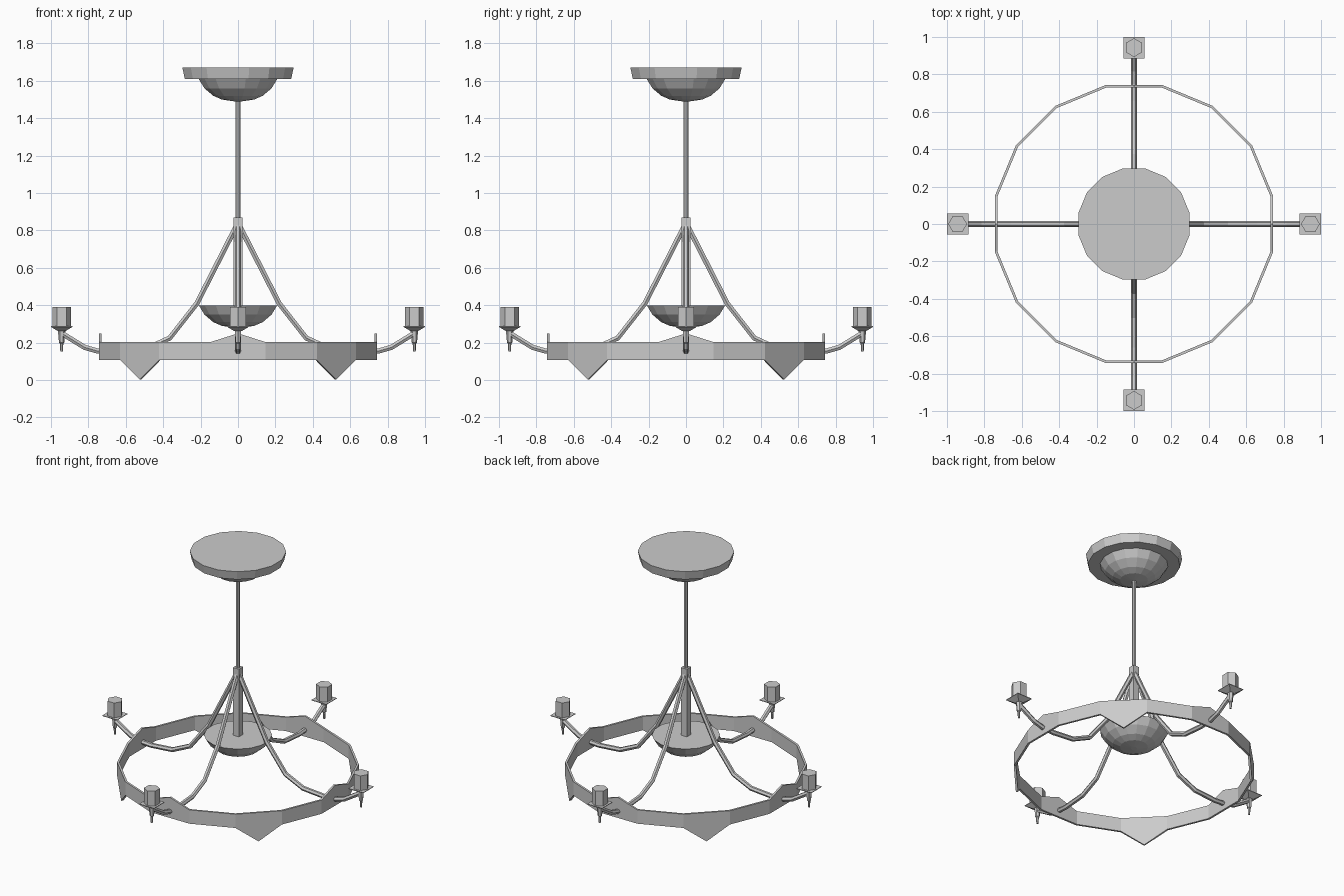
import bpy, bmesh
from math import sin, cos, pi, radians

if "Cube" in bpy.data.objects:
    bpy.data.objects.remove(bpy.data.objects["Cube"])


def add_object(name, bm):
    bmesh.ops.recalc_face_normals(bm, faces=bm.faces)
    me = bpy.data.meshes.new(name)
    bm.to_mesh(me)
    bm.free()
    ob = bpy.data.objects.new(name, me)
    bpy.context.collection.objects.link(ob)
    return ob


def lathe(name, profile, sides, offset=0.0, loc_x=0.0, rot=0.0):
    """Flat-faced, capped turning of (radius, z) points; sits at loc_x on an arm turned by rot."""
    bm = bmesh.new()
    rings = []
    for r, z in profile:
        rings.append([bm.verts.new((r * cos(offset + 2 * pi * i / sides),
                                    r * sin(offset + 2 * pi * i / sides), z))
                      for i in range(sides)])
    for a, b in zip(rings, rings[1:]):
        for i in range(sides):
            j = (i + 1) % sides
            bm.faces.new((a[i], a[j], b[j], b[i]))
    bm.faces.new(rings[0])
    bm.faces.new(rings[-1])
    ob = add_object(name, bm)
    ob.location = (loc_x * cos(rot), loc_x * sin(rot), 0)
    ob.rotation_euler.z = rot
    return ob


HALF = pi / 16
ROOT2 = 2 ** 0.5

# Ceiling canopy: disc plus shallow dome
lathe("canopy_disc", [(0.29, 1.61), (0.303, 1.67)], 16, HALF)
bowl = [(0.02, 0.0), (0.088, 0.01), (0.135, 0.03), (0.183, 0.07), (0.214, 0.12)]
lathe("canopy_dome", [(r, z + 1.49) for r, z in bowl], 16, HALF)

# Hanging rod, square column and lower bowl
lathe("hanging_rod", [(0.014, 0.85), (0.014, 1.5)], 8, pi / 8)
lathe("square_column", [(0.023 * ROOT2, 0.38), (0.023 * ROOT2, 0.868)], 4, pi / 4)
lathe("lower_bowl", [(r, z + 0.28) for r, z in bowl], 16, HALF)

# Sixteen-sided band with raised peaks on the axes and drop points on the diagonals
bm = bmesh.new()
R_OUT, THICK = 0.759, 0.014
cols = []
for k in range(32):
    a = k * HALF
    mid = k % 2 == 0                      # middle of a side
    s = cos(HALF) if mid else 1.0
    top = 0.25 if k % 8 == 0 else 0.203
    low = 0.003 if k % 8 == 4 else 0.108
    if mid and k % 4:
        continue                          # plain sides need no middle point
    cols.append([bm.verts.new((r * s * cos(a), r * s * sin(a), z))
                 for r, z in ((R_OUT, low), (R_OUT, top),
                              (R_OUT - THICK, top), (R_OUT - THICK, low))])
for a, b in zip(cols, cols[1:] + cols[:1]):
    for i in range(4):
        j = (i + 1) % 4
        bm.faces.new((a[i], a[j], b[j], b[i]))
add_object("ring_band", bm)

# Four curved arms with candle lamps
arm_path = [(0.008, 0.825), (0.22, 0.41), (0.365, 0.225), (0.5, 0.163),
            (0.66, 0.15), (0.75, 0.155), (0.82, 0.175), (0.945, 0.252)]
for n in range(4):
    rot = radians(90 * n)
    cu = bpy.data.curves.new(f"arm_{n}", 'CURVE')
    cu.dimensions = '3D'
    cu.bevel_depth = 0.016
    cu.bevel_resolution = 1
    cu.use_fill_caps = True
    sp = cu.splines.new('POLY')
    sp.points.add(len(arm_path) - 1)
    for p, (x, z) in zip(sp.points, arm_path):
        p.co = (x, 0, z, 1)
    sp.use_smooth = False
    arm = bpy.data.objects.new(f"arm_{n}", cu)
    arm.rotation_euler.z = rot
    bpy.context.collection.objects.link(arm)

    lathe(f"lamp_finial_{n}", [(0.007, 0.152), (0.009, 0.195), (0.014, 0.2), (0.02, 0.265)],
          6, 0, 0.943, rot)
    lathe(f"lamp_plate_{n}", [(0.02 * ROOT2, 0.262), (0.057 * ROOT2, 0.284), (0.057 * ROOT2, 0.288)],
          4, pi / 4, 0.943, rot)
    lathe(f"lamp_socket_{n}", [(0.05, 0.286), (0.05, 0.39)], 6, 0, 0.943, rot)
